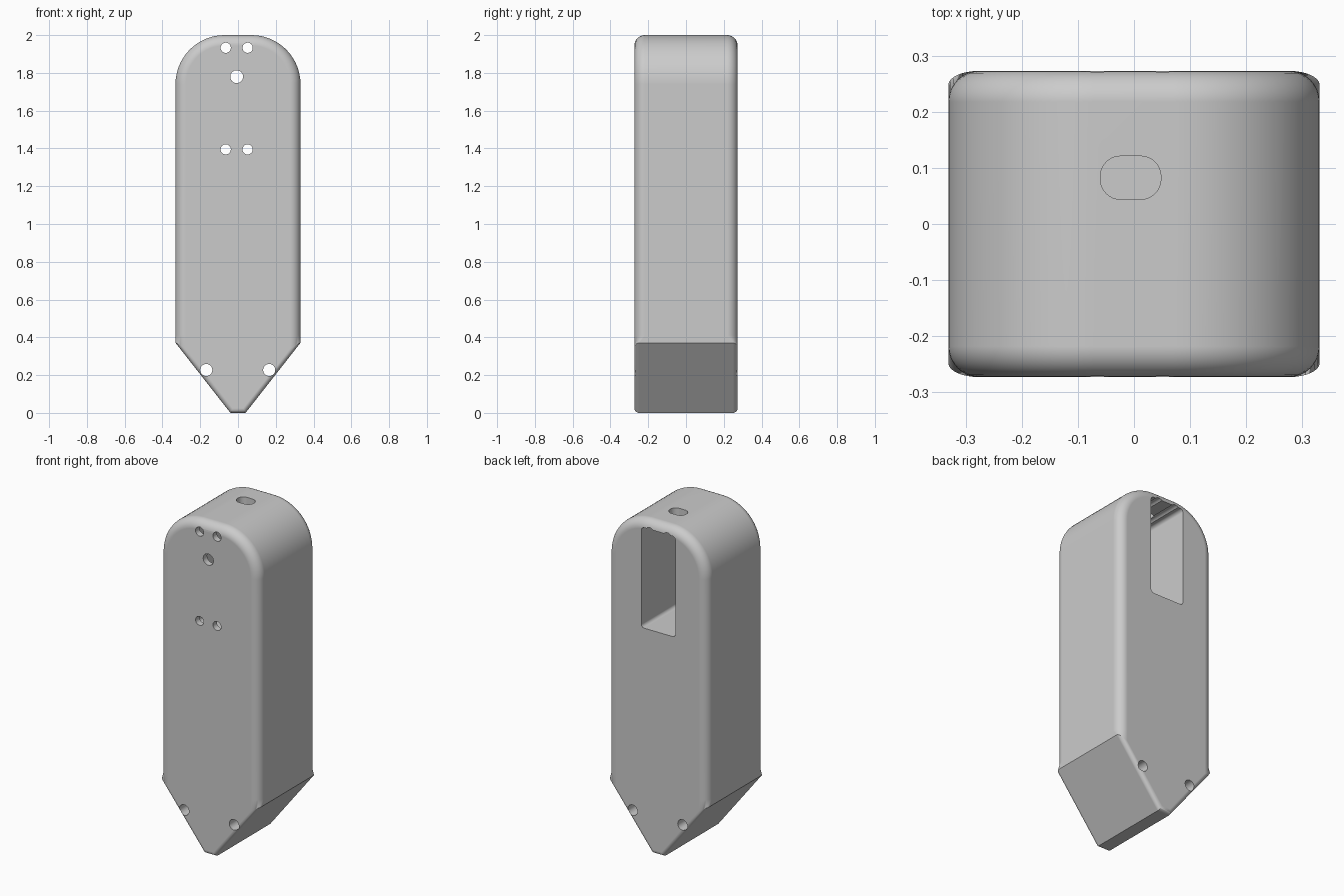
import bpy
import bmesh
from math import sin, cos, pi

cube = bpy.data.objects.get("Cube")
if cube:
    bpy.data.objects.remove(cube, do_unlink=True)

grey = bpy.data.materials.new("Plain grey")
grey.use_nodes = True
colour = (0.6, 0.6, 0.6, 1)
grey.diffuse_color = colour
grey.node_tree.nodes["Principled BSDF"].inputs["Base Color"].default_value = colour

HALF_W, HALF_D, HEIGHT = 0.331, 0.273, 2.0
ARC = 0.26                       # shoulder radius
FILLET, TIP_FILLET = 0.055, 0.025
NX, NZ, REACH = 0.787, 0.617, 0.0315   # sloped flank: normal and distance


def link(name, bm):
    bmesh.ops.recalc_face_normals(bm, faces=bm.faces[:])
    mesh = bpy.data.meshes.new(name)
    bm.to_mesh(mesh)
    bm.free()
    mesh.materials.append(grey)
    ob = bpy.data.objects.new(name, mesh)
    bpy.context.collection.objects.link(ob)
    return ob


def outline(angle, side):
    """One slice of the body, inset along the rounded rim by the given angle."""
    def inset(r):
        return r * (1 - cos(angle)), side * (HALF_D - r + r * sin(angle))
    i, y = inset(FILLET)
    j, y_tip = inset(TIP_FILLET)
    w = HALF_W - i
    half = [((REACH - j + NZ * j) / NX, y_tip, j),
            (w, y_tip, (w * NX - REACH + j) / NZ),
            (w, y, 0.41)]
    for k in range(17):
        a = k / 16 * pi / 2
        half.append((HALF_W - ARC + (ARC - i) * cos(a), y,
                     HEIGHT - ARC + (ARC - i) * sin(a)))
    return half + [(-x, y, z) for x, y, z in reversed(half)]


def loft(name, rings):
    bm = bmesh.new()
    loops = [[bm.verts.new(p) for p in ring] for ring in rings]
    n = len(loops[0])
    for a, b in zip(loops, loops[1:]):
        for k in range(n):
            bm.faces.new((a[k], a[(k + 1) % n], b[(k + 1) % n], b[k]))
    bm.faces.new(loops[0])
    bm.faces.new(loops[-1])
    return link(name, bm)


def rounded_rect(x0, x1, v0, v1, r, steps=8):
    pts = []
    corners = [(x1 - r, v1 - r), (x0 + r, v1 - r), (x0 + r, v0 + r), (x1 - r, v0 + r)]
    for q, (cx, cv) in enumerate(corners):
        for k in range(steps + 1):
            a = (q + k / steps) * pi / 2
            pts.append((cx + r * cos(a), cv + r * sin(a)))
    return pts


def hole(x, z, r):
    ring = [(x + r * cos(k * pi / 16), z + r * sin(k * pi / 16)) for k in range(32)]
    return loft("hole_cutter", [[(u, y, v) for u, v in ring] for y in (-0.4, 0.4)])


# Body with softly rounded front and back rims
STEPS = 8
angles = [k / STEPS * pi / 2 for k in range(STEPS + 1)]
body = loft("body", [outline(a, -1) for a in reversed(angles)] + [outline(a, 1) for a in angles])

# Rear pocket, leaving a thin front wall
pocket = rounded_rect(-0.12, 0.107, 1.345, 1.95, 0.02)
cutters = [loft("pocket_cutter", [[(u, y, v) for u, v in pocket] for y in (-0.235, 0.4)])]
# Slot through the top into the pocket
slot = rounded_rect(-0.06, 0.048, 0.044, 0.121, 0.036)
cutters.append(loft("slot_cutter", [[(u, v, z) for u, v in slot] for z in (1.9, 2.1)]))
# Screw holes, lens hole and lower fixing holes
for x in (-0.065, 0.051):
    cutters += [hole(x, z, 0.027) for z in (1.933, 1.395)]
cutters.append(hole(-0.007, 1.78, 0.034))
cutters += [hole(x, 0.227, 0.032) for x in (-0.168, 0.165)]

for cutter in cutters:
    mod = body.modifiers.new("Cut", "BOOLEAN")
    mod.operation = "DIFFERENCE"
    mod.solver = "EXACT"
    mod.object = cutter

bpy.context.view_layer.update()
result = bpy.data.meshes.new_from_object(
    body.evaluated_get(bpy.context.evaluated_depsgraph_get()))
body.modifiers.clear()
body.data = result
result.name = "body"
for cutter in cutters:
    bpy.data.objects.remove(cutter, do_unlink=True)

# Smooth the rounded rims, keep cut edges crisp
bpy.ops.object.select_all(action="DESELECT")
body.select_set(True)
bpy.context.view_layer.objects.active = body
bpy.ops.object.shade_smooth_by_angle(angle=pi / 6)
weighted = body.modifiers.new("Weighted normals", "WEIGHTED_NORMAL")
weighted.keep_sharp = True
